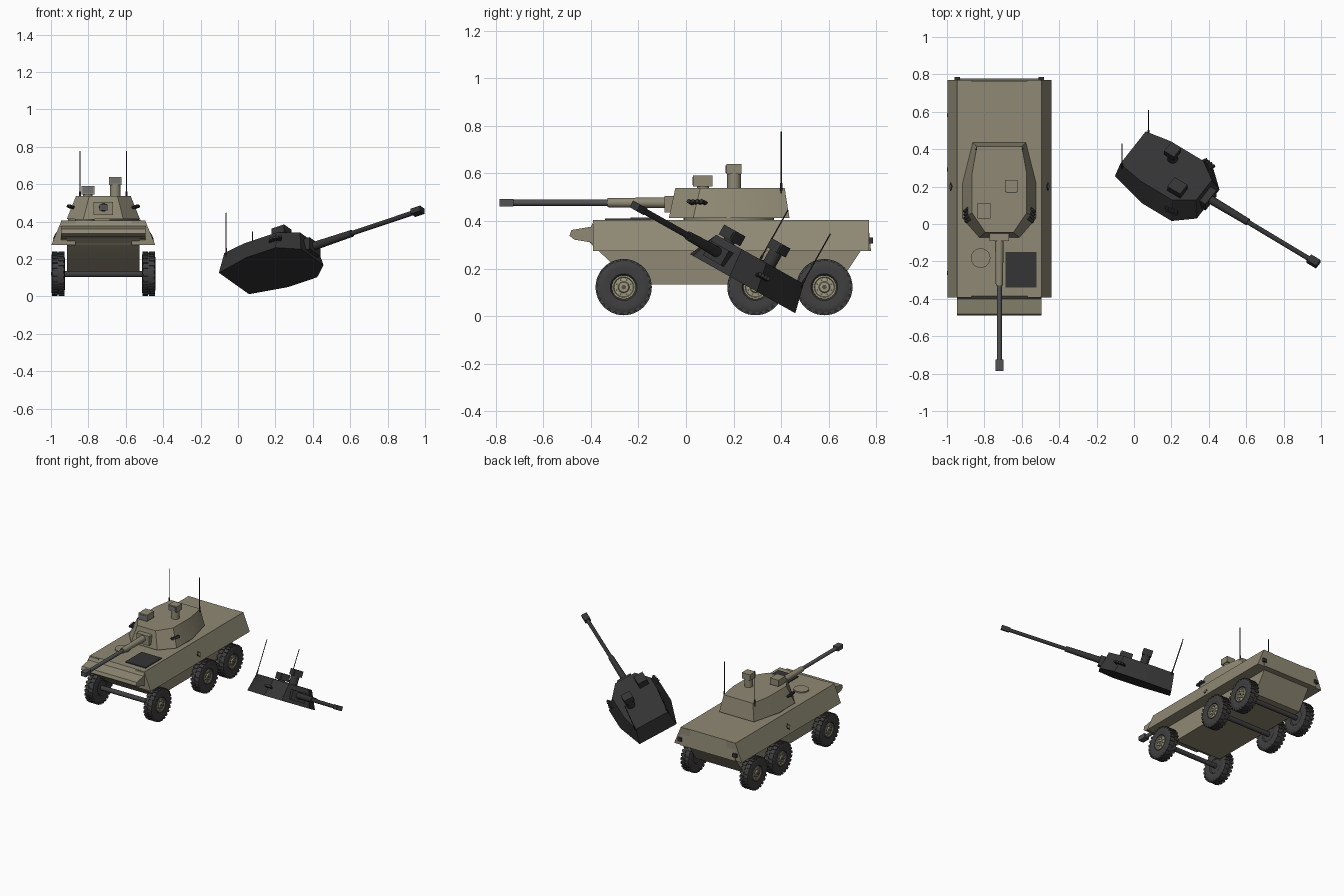
import bpy, bmesh, math
from mathutils import Matrix, Vector

if "Cube" in bpy.data.objects:
    bpy.data.objects.remove(bpy.data.objects["Cube"])


def material(name, rgb):
    m = bpy.data.materials.new(name)
    m.diffuse_color = (*rgb, 1)
    m.use_nodes = True
    m.node_tree.nodes["Principled BSDF"].inputs["Base Color"].default_value = m.diffuse_color
    return m


TAN = material("khaki paint", (0.275, 0.25, 0.175))
HUB = material("pale khaki", (0.36, 0.33, 0.22))
CHAR = material("charred metal", (0.034, 0.034, 0.034))
RUBBER = material("tyre rubber", (0.05, 0.05, 0.05))
STEEL = material("gun steel", (0.085, 0.085, 0.085))
BLACK = material("dark grille", (0.035, 0.035, 0.037))
GLASS = material("grey glass", (0.17, 0.17, 0.17))

CX = -0.72
CAR = Matrix.Translation((CX, 0, 0))


def finish(name, bm, mat, frame=CAR, smooth=True):
    bmesh.ops.recalc_face_normals(bm, faces=bm.faces)
    me = bpy.data.meshes.new(name)
    bm.to_mesh(me)
    bm.free()
    me.materials.append(mat)
    ob = bpy.data.objects.new(name, me)
    bpy.context.collection.objects.link(ob)
    ob.matrix_world = frame
    if smooth:
        bpy.ops.object.select_all(action='DESELECT')
        ob.select_set(True)
        bpy.context.view_layer.objects.active = ob
        bpy.ops.object.shade_smooth_by_angle(angle=math.radians(30))
    return ob


def loft(bm, loops):
    """Closed solid through equal-length loops of points."""
    rings = [[bm.verts.new(p) for p in l] for l in loops]
    n = len(rings[0])
    for a, b in zip(rings, rings[1:]):
        for i in range(n):
            bm.faces.new((a[i], a[(i + 1) % n], b[(i + 1) % n], b[i]))
    bm.faces.new(rings[0])
    bm.faces.new(rings[-1])


def prism_x(bm, profile, x0, x1):
    loft(bm, [[(x, y, z) for y, z in profile] for x in (x0, x1)])


def box(bm, lo, hi):
    c = [(a + b) / 2 for a, b in zip(lo, hi)]
    s = [b - a for a, b in zip(lo, hi)]
    bmesh.ops.create_cube(bm, size=1, matrix=Matrix.Translation(c) @ Matrix.Diagonal((*s, 1)))


def rod(bm, a, b, r, seg=16, r2=None):
    a, b = Vector(a), Vector(b)
    m = Matrix.Translation((a + b) / 2) @ (b - a).to_track_quat('Z', 'Y').to_matrix().to_4x4()
    bmesh.ops.create_cone(bm, cap_ends=True, segments=seg, radius1=r,
                          radius2=r if r2 is None else r2, depth=(b - a).length, matrix=m)


def solid(name, mat, fn, *args, frame=CAR, **kw):
    bm = bmesh.new()
    fn(bm, *args, **kw)
    return finish(name, bm, mat, frame)


# Hull: upper body, lower tub and sloping side sponsons
upper = [(-.40, .31), (-.47, .322), (-.49, .338), (-.482, .362), (-.40, .376), (-.385, .405),
         (.765, .405), (.778, .275), (-.37, .275)]
solid("upper_hull", TAN, prism_x, upper, -.225, .225)
tub = [(-.41, .315), (-.31, .22), (-.19, .133), (.64, .133), (.735, .275), (.735, .315)]
solid("lower_hull", TAN, prism_x, tub, -.193, .193)
bm = bmesh.new()
for s in (-1, 1):
    loft(bm, [[(s * .224, y, .405), (s * .278, y, .275), (s * .15, y, .275), (s * .15, y, .404)]
              for y in (-.392, .77)])
finish("side_sponsons", bm, TAN)

# Deck fittings
solid("turret_ring", TAN, rod, (0, .18, .395), (0, .18, .416), .19, 40)
solid("driver_hatch", TAN, rod, (-.1, -.182, .40), (-.1, -.182, .414), .052, 32)
solid("engine_grille", BLACK, box, (.033, -.34, .402), (.2, -.15, .411))

# Rear lamps and diamond plates on the sides
bm = bmesh.new()
for s in (-1, 1):
    box(bm, (s * .225 - .015, .765, .305), (s * .225 + .015, .786, .33))
finish("rear_lamps", bm, BLACK)
for name, mat, r, t in (("diamond_border", BLACK, .023, .002), ("diamond_centre", TAN, .014, .004)):
    bm = bmesh.new()
    for s in (-1, 1):
        out = Vector((s * .926, 0, .377))
        down = Vector((s * .377, 0, -.926))
        c = Vector((s * .2596, .2, .32))
        pts = [c + down * r, c + Vector((0, r, 0)), c - down * r, c - Vector((0, r, 0))]
        loft(bm, [[p + out * k for p in pts] for k in (-.003, t)])
    finish(name, bm, mat)


# Wheels: lathed tyre, tread blocks, hub with bolts
def lathe_x(bm, profile, seg=40):
    rings = []
    for x, r in profile:
        rings.append([(x, r * math.cos(i * math.tau / seg), r * math.sin(i * math.tau / seg))
                      for i in range(seg)])
    loft(bm, rings)


def wheel(label, side, y):
    frame = CAR @ Matrix.Translation((side * .242, y, .122)) @ Matrix.Diagonal((side, 1, 1, 1))
    frame = frame if side > 0 else CAR @ Matrix.Translation((-.242, y, .122)) @ Matrix.Rotation(math.pi, 4, 'Z')
    bm = bmesh.new()
    lathe_x(bm, [(-.026, .05), (-.032, .056), (-.036, .085), (-.034, .103), (-.028, .112),
                 (.028, .112), (.034, .103), (.036, .085), (.032, .056), (.024, .05)])
    n = 24
    for i in range(n):
        for row in (-1, 1):
            a = (i + row * .25) * math.tau / n
            m = Matrix.Rotation(a, 4, 'X') @ Matrix.Translation((row * .018, 0, .111)) \
                @ Matrix.Diagonal((.031, .017, .014, 1))
            bmesh.ops.create_cube(bm, size=1, matrix=m)
    finish(label + "_tyre", bm, RUBBER, frame)
    bm = bmesh.new()
    lathe_x(bm, [(.02, .05), (.031, .05), (.031, .043), (.026, .04), (.027, .024), (.034, .02), (.034, .01)])
    finish(label + "_hub", bm, HUB, frame)
    bm = bmesh.new()
    rod(bm, (.03, 0, 0), (.037, 0, 0), .01, 12)
    for i in range(8):
        a = (i + .5) * math.tau / 8
        p = (.032 * math.cos(a), .032 * math.sin(a))
        rod(bm, (.024, *p), (.031, *p), .004, 6)
    finish(label + "_bolts", bm, STEEL, frame)


for label, y in (("front", -.262), ("middle", .292), ("rear", .582)):
    for side, word in ((-1, "left"), (1, "right")):
        wheel(f"{label}_{word}_wheel", side, y)
    solid(label + "_axle", RUBBER, rod, (-.22, y, .12), (.22, y, .12), .017)


# Turret, used twice: mounted, and burnt lying on the ground
def turret(prefix, frame, body, steel, dark, glass):
    def part(name, mat, fn, *args, **kw):
        solid(f"{prefix}_{name}", mat, fn, *args, frame=frame, **kw)

    def outline(half, z):
        return [(x, y, z) for x, y in half] + [(-x, y, z) for x, y in reversed(half)]

    low = [(.107, -.072), (.196, .03), (.196, .22), (.142, .435)]
    top = [(.075, -.045), (.146, .06), (.146, .27), (.12, .415)]
    part("shell", body, loft, [outline(low, .413), outline(top, .538)])
    # Gun
    part("mantlet", body, box, (-.052, -.09, .436), (.052, -.03, .506))
    part("gun_sleeve", body, rod, (0, -.08, .477), (0, -.33, .477), .023, r2=.019)
    part("gun_barrel", steel, rod, (0, -.32, .477), (0, -.74, .477), .013)
    part("muzzle_brake", steel, box, (-.021, -.785, .461), (.021, -.725, .493))
    # Roof sights
    part("low_sight", body, box, (-.117, .03, .545), (-.048, .112, .592))
    part("low_sight_base", body, rod, (-.083, .072, .53), (-.083, .072, .55), .025)
    part("tall_sight", body, box, (.03, .17, .597), (.098, .234, .64))
    part("tall_sight_base", body, rod, (.064, .202, .53), (.064, .202, .6), .029)
    part("low_sight_window", glass, box, (-.11, .027, .552), (-.055, .032, .585))
    part("tall_sight_window", glass, box, (.037, .167, .603), (.091, .172, .634))
    # Smoke launchers and aerials, mirrored
    bm = bmesh.new()
    for s in (-1, 1):
        for i in range(4):
            y = .018 + i * .018
            x = s * (.156 + .003 * i)
            rod(bm, (x, y + .012, .474), (x + s * .025, y - .008, .484), .009, 10)
    finish(prefix + "_smoke_launchers", bm, dark, frame)
    bm = bmesh.new()
    for s in (-1, 1):
        rod(bm, (s * .124, .4, .5), (s * .124, .4, .56), .005, 8)
        rod(bm, (s * .124, .4, .55), (s * .124, .4, .777), .0028, 8)
    finish(prefix + "_aerials", bm, dark, frame)


turret("turret", CAR, TAN, STEEL, BLACK, GLASS)
side = Vector((.567, .719, -.404))
back = Vector((-.825, .495, -.277))
up = Vector((0, .49, .872))
tilt = Matrix((side, back, up)).transposed().to_4x4()
turret("burnt_turret", Matrix.Translation((.337, -.06, -.17)) @ tilt, CHAR, CHAR, CHAR, CHAR)
